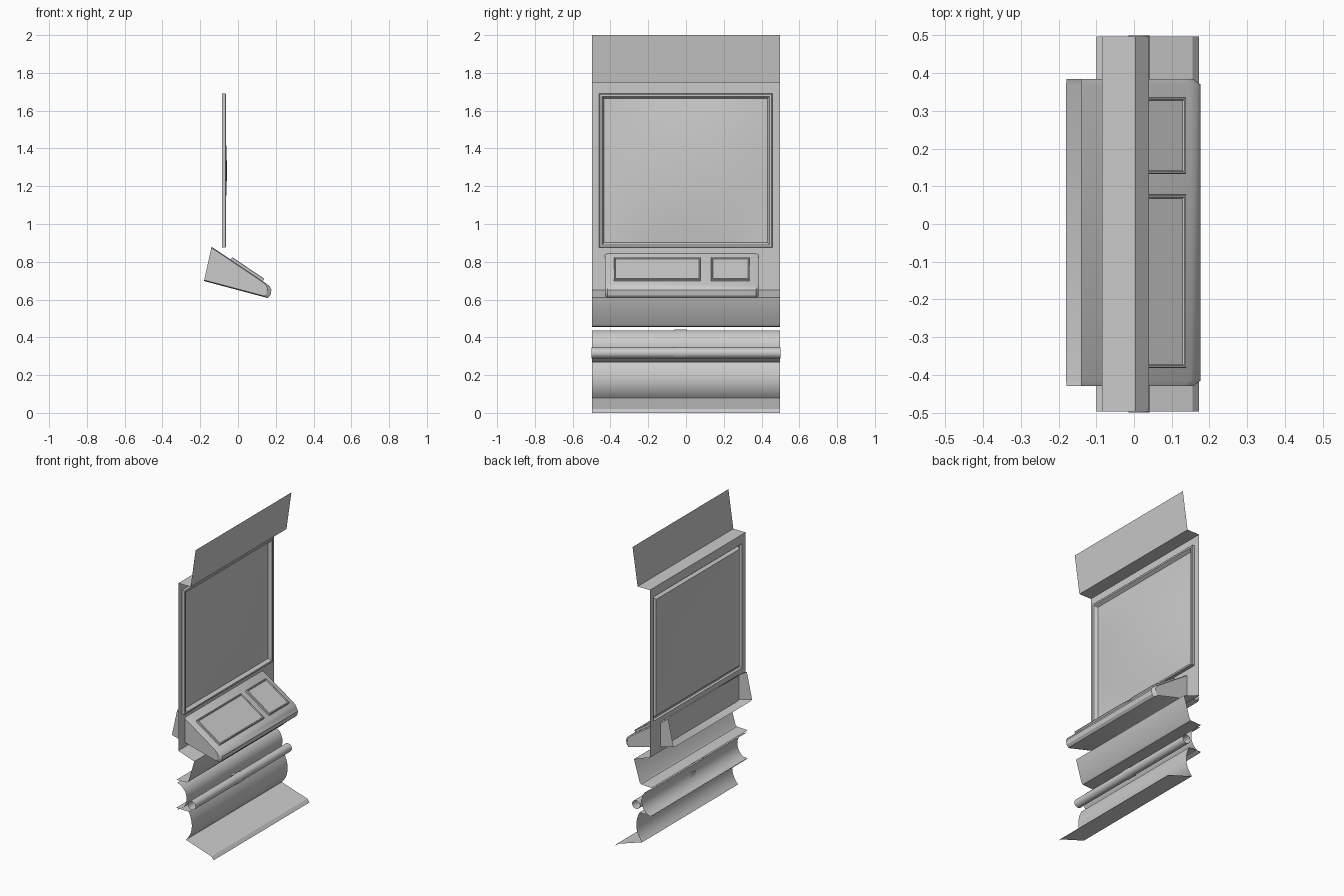
import bpy, math
from mathutils import Vector

if "Cube" in bpy.data.objects:
    bpy.data.objects.remove(bpy.data.objects["Cube"])


def make(name, verts, faces, smooth=30):
    me = bpy.data.meshes.new(name)
    me.from_pydata([tuple(v) for v in verts], [], faces)
    me.update()
    ob = bpy.data.objects.new(name, me)
    bpy.context.collection.objects.link(ob)
    bpy.ops.object.select_all(action='DESELECT')
    ob.select_set(True)
    bpy.context.view_layer.objects.active = ob
    bpy.ops.object.shade_smooth_by_angle(angle=math.radians(smooth))
    return ob


def sheet(name, pts, y0=-0.497, y1=0.497, closed=False):
    """Extrude an (x, z) profile along y."""
    n = len(pts)
    verts = [(x, y, z) for y in (y0, y1) for x, z in pts]
    faces = [(i, (i + 1) % n, n + (i + 1) % n, n + i) for i in range(n if closed else n - 1)]
    return make(name, verts, faces)


def arc(cx, cz, r, a0, a1, n):
    return [(cx + r * math.cos(math.radians(a0 + (a1 - a0) * i / n)),
             cz + r * math.sin(math.radians(a0 + (a1 - a0) * i / n))) for i in range(n + 1)]


def bezier(a, b, c, d, n):
    pts = [Vector(p) for p in (a, b, c, d)]
    out = []
    for i in range(n + 1):
        t = i / n
        p = (pts[0] * (1 - t) ** 3 + pts[1] * 3 * t * (1 - t) ** 2
             + pts[2] * 3 * t * t * (1 - t) + pts[3] * t ** 3)
        out.append(tuple(p))
    return out


def rings(name, o, u, v, n, w, h, steps, fill):
    """Concentric rectangles; steps are (inset, height) pairs."""
    o, u, v, n = map(Vector, (o, u, v, n))
    verts, faces = [], []
    for inset, height in steps:
        for a, b in ((-1, -1), (1, -1), (1, 1), (-1, 1)):
            verts.append(o + u * a * (w / 2 - inset) + v * b * (h / 2 - inset) + n * height)
    for s in range(len(steps) - 1):
        for i in range(4):
            j = (i + 1) % 4
            faces.append((4 * s + i, 4 * s + j, 4 * s + 4 + j, 4 * s + 4 + i))
    if fill:
        k = 4 * (len(steps) - 1)
        faces.append((k, k + 1, k + 2, k + 3))
    return make(name, verts, faces)


# upper fascia and ledge
sheet("upper_fascia", [(0.04, 2.0), (0.004, 1.75), (-0.085, 1.75)])

# main wall with an opening for the screen
WX = -0.085
outer = [(-0.497, 0.65), (0.497, 0.65), (0.497, 1.75), (-0.497, 1.75)]
inner = [(-0.46, 0.875), (0.457, 0.875), (0.457, 1.69), (-0.46, 1.69)]
make("main_wall", [(WX, y, z) for y, z in outer + inner],
     [(i, (i + 1) % 4, 4 + (i + 1) % 4, 4 + i) for i in range(4)])

# sloped skirt under the wall
sheet("wall_skirt", [(WX, 0.65), (0.03, 0.61), (-0.012, 0.468), (-0.022, 0.458), (-0.1, 0.455)])

# half-round trough
sheet("round_channel", arc(-0.115, 0.35, 0.09, 76, -76, 20))

# toe-kick base and floor lip
sheet("toe_kick", [(-0.1, 0.272)] + bezier((-0.01, 0.27), (0.025, 0.2), (0.02, 0.13), (-0.03, 0.08), 10)
      + [(0.155, 0.02), (0.172, 0.0)])

# large screen: frame and domed glass
Y, Z = (0, 1, 0), (0, 0, 1)
rings("screen_frame", (WX, -0.0015, 1.2825), Y, Z, (1, 0, 0), 0.917, 0.815,
      [(0, 0), (0, 0.018), (0.004, 0.021), (0.014, 0.021), (0.026, 0.0)], False)
N = 16
verts, faces = [], []
for i in range(N + 1):
    for j in range(N + 1):
        a, b = 2 * i / N - 1, 2 * j / N - 1
        verts.append((WX + 0.026 * (1 - a * a) * (1 - b * b),
                      -0.0015 + a * 0.4325, 1.2825 + b * 0.3815))
for i in range(N):
    for j in range(N):
        k = i * (N + 1) + j
        faces.append((k, k + N + 1, k + N + 2, k + 1))
make("screen_glass", verts, faces)

# console shell, open at the back, with chamfered ends
prof = [(-0.14, 0.88), (0.15, 0.685), (0.167, 0.67), (0.177, 0.65),
        (0.172, 0.622), (0.158, 0.608), (-0.18, 0.698)]
c = Vector((-0.16, 0.789))
small = [tuple(c + (Vector(p) - c) * 0.94) for p in prof]
verts, faces = [], []
for y, p in ((-0.43, small), (-0.415, prof), (0.37, prof), (0.385, small)):
    verts += [(x, y, z) for x, z in p]
n = len(prof)
for s in range(3):
    for i in range(n - 1):
        faces.append((s * n + i, s * n + i + 1, s * n + n + i + 1, s * n + n + i))
faces += [tuple(range(n)), tuple(reversed(range(3 * n, 4 * n)))]
make("console_shell", verts, faces)

# raised panels on the console top
slope = Vector((0.29, 0, -0.195)).normalized()
normal = Vector((-slope.z, 0, slope.x))
mid = Vector((-0.14, 0, 0.88)) + slope * 0.225
for name, y0, y1 in (("wide_panel", -0.382, 0.078), ("small_panel", 0.132, 0.337)):
    rings(name, mid + Vector((0, (y0 + y1) / 2, 0)), Y, slope, normal, y1 - y0, 0.205,
          [(0, 0), (0, 0.012), (0.003, 0.015), (0.007, 0.015), (0.01, 0.01)], True)

# hand rail with its clip and bracket
PX, PZ = 0.013, 0.317
sheet("rail_pipe", arc(PX, PZ, 0.028, 0, 360, 24)[:-1], -0.5, 0.5, True)
sheet("rail_clip", arc(PX, PZ, 0.031, 0, 360, 24)[:-1], -0.06, 0.003, True)
sheet("bracket_strap", arc(-0.115, 0.35, 0.093, 76, -25, 14), -0.06, 0.003)
sheet("bracket_arm", [(-0.032, 0.342), (-0.01, 0.336), (-0.012, 0.312), (-0.034, 0.318)],
      -0.05, -0.007, True)
